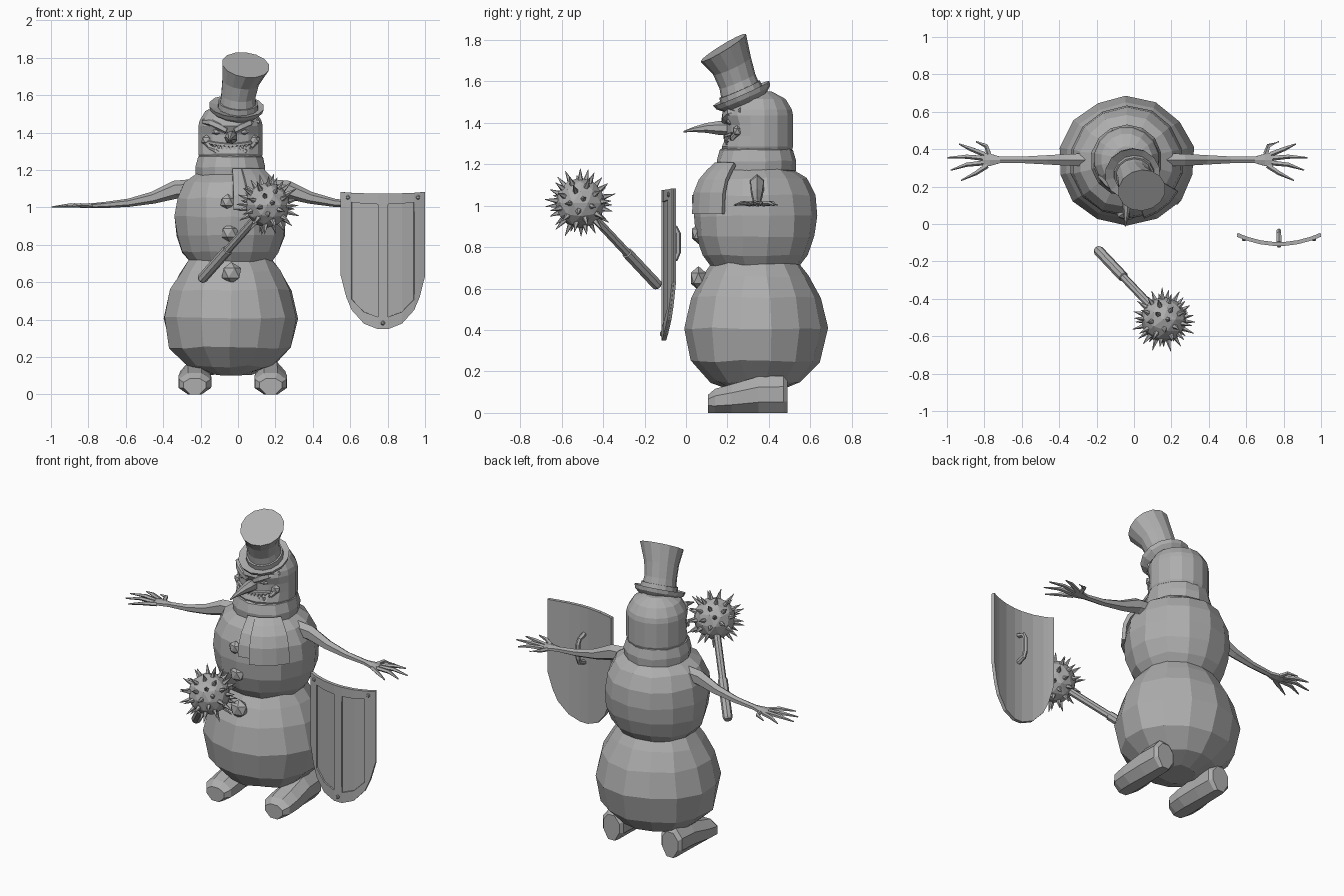
import bpy, bmesh, math, random
from mathutils import Vector as V

if "Cube" in bpy.data.objects:
    bpy.data.objects.remove(bpy.data.objects["Cube"])

random.seed(4)
grey = bpy.data.materials.new("plain_grey")
grey.diffuse_color = (0.42, 0.42, 0.42, 1)
grey.use_nodes = True
grey.node_tree.nodes["Principled BSDF"].inputs["Base Color"].default_value = grey.diffuse_color
CX, CY = -0.04, 0.335   # axis of the body


def finish(name, bm, thick=0):
    bmesh.ops.recalc_face_normals(bm, faces=bm.faces[:])
    me = bpy.data.meshes.new(name)
    bm.to_mesh(me)
    bm.free()
    me.materials.append(grey)
    ob = bpy.data.objects.new(name, me)
    bpy.context.collection.objects.link(ob)
    if thick:
        mod = ob.modifiers.new("thickness", 'SOLIDIFY')
        mod.thickness, mod.offset = thick, 0
    return ob


def loft(bm, rings, seg=8, dirs=None, jitter=0):
    """Skin rings (x, y, z, radius u, radius v) along their path, with caps."""
    cs = [V(r[:3]) for r in rings]
    loops = []
    for i, r in enumerate(rings):
        d = dirs[i] if dirs else cs[min(i + 1, len(cs) - 1)] - cs[max(i - 1, 0)]
        d = V(d).normalized()
        ref = V((1, 0, 0)) if abs(d.x) < 0.75 else V((0, 1, 0))
        u = (ref - d * ref.dot(d)).normalized()
        v = d.cross(u)
        loop = []
        for k in range(seg):
            a = (k + 0.5) * math.tau / seg
            c = math.cos(math.pi / seg)
            p = cs[i] + u * (r[3] * math.cos(a) / c) + v * (r[-1] * math.sin(a) / c)
            p += V([random.uniform(-jitter, jitter) for _ in range(3)])
            loop.append(bm.verts.new(p))
        loops.append(loop)
    for a, b in zip(loops, loops[1:]):
        for k in range(seg):
            j = (k + 1) % seg
            bm.faces.new((a[k], a[j], b[j], b[k]))
    bm.faces.new(loops[0])
    bm.faces.new(loops[-1])


def part(name, rings, seg=8, dirs=None, jitter=0):
    bm = bmesh.new()
    loft(bm, rings, seg, dirs, jitter)
    return finish(name, bm)


def turned(name, prof, sx=1.0, seg=14, jitter=0, y=CY):
    """Upright part from (z, radius) pairs."""
    return part(name, [(CX, y, z, r * sx, r) for z, r in prof], seg,
                [(0, 0, 1)] * len(prof), jitter)


def ball(name, loc, size, sub=1):
    bm = bmesh.new()
    bmesh.ops.create_icosphere(bm, subdivisions=sub, radius=1)
    for v in bm.verts:
        v.co = V((v.co.x * size[0], v.co.y * size[1], v.co.z * size[2])) + V(loc)
    return finish(name, bm)


# Snow body
turned("lower_body", [(.105, .10), (.15, .21), (.25, .305), (.41, .337), (.56, .303),
                      (.66, .25), (.72, .21)], 1.06, 14, .006)
turned("middle_body", [(.70, .205), (.76, .25), (.85, .282), (.95, .29), (1.05, .28),
                       (1.13, .24), (1.18, .17)], 1.02, 14, .005)

# Head with a recessed face
head = turned("head", [(1.25, .16), (1.285, .172), (1.335, .172), (1.39, .172), (1.435, .172),
                       (1.465, .165), (1.515, .135), (1.55, .07)], 1, 16, 0, .345)
for v in head.data.vertices:
    if 1.29 < v.co.z < 1.43 and v.co.y < .27:
        v.co.y = .345 + (v.co.y - .345) * .86


def face_y(x, k=.87):
    return .345 - k * math.sqrt(max(.172 ** 2 - (x - CX) ** 2, .0001))


# Eyes, angry brows and cheeks
for s, side in ((-1, "left"), (1, "right")):
    ex = CX + s * .072
    ball(side + "_eye", (ex, face_y(ex) + .004, 1.405), (.03, .02, .018))
    pts = [(.02, 1.41, .016), (.055, 1.43, .02), (.10, 1.452, .02), (.145, 1.46, .012)]
    part(side + "_brow", [(CX + s * d, face_y(CX + s * d, .97) + .008, z, r, r)
                          for d, z, r in pts], 6)
    ball(side + "_cheek", (CX + s * .125, face_y(CX + s * .125) + .006, 1.36), (.035, .025, .03))

# Grinning mouth
N = 10
xs = [-.135 + .27 * i / N for i in range(N + 1)]
for name, dip, r in (("upper_lip", .018, .009), ("lower_lip", .078, .012)):
    part(name, [(CX + d, face_y(CX + d, .9), 1.352 - dip * (1 - (d / .135) ** 2), r, r)
                for d in xs], 6)
bm = bmesh.new()
for i in range(-4, 5):
    x = CX + i * .021
    f = 1 - (i * .021 / .135) ** 2
    y = face_y(x, .91)
    top, low = 1.347 - .018 * f, 1.357 - .078 * f
    mid = (top + low) / 2
    loft(bm, [(x, y, top, .010, .007), (x, y - .003, mid, .002, .002)], 4)
    if abs(i) < 4:
        loft(bm, [(x + .01, y, low, .010, .007), (x + .01, y - .003, mid, .002, .002)], 4)
finish("teeth", bm)

# Carrot nose
part("nose", [(-.037, .215, 1.372, .032, .032), (-.037, .16, 1.375, .031, .031),
              (-.038, .10, 1.375, .022, .022), (-.042, .04, 1.368, .012, .012),
              (-.046, -.012, 1.357, .003, .003)], 7)

# Bent top hat
tilt = V((.06, -.40, .91))
brim = [(-.04, .11), (-.015, .138), (.008, .145), (.004, .13), (-.004, .10)]
part("hat_brim", [(*(V((-.008, .27, 1.535)) + tilt * h), r, r) for h, r in brim], 14,
     [tilt] * len(brim))
part("hat_band", [(0, .268, 1.535, .106, .106), (.001, .258, 1.562, .104, .104)], 14, [tilt] * 2)
part("hat_crown", [(0, .268, 1.53, .099, .099), (.002, .248, 1.60, .091, .091),
                   (.014, .222, 1.675, .098, .098), (.042, .18, 1.762, .125, .125)], 14,
     [tilt, (.08, -.38, .92), (.14, -.42, .9), (.12, -.52, .85)])

# Scarf and hanging tails
turned("scarf", [(1.155, .155), (1.17, .184), (1.215, .187), (1.27, .172), (1.285, .15)],
       1, 14, .003, .34)


def tail(name, a0, a1, rows, lift):
    bm = bmesh.new()
    grid = [[bm.verts.new((CX + (r + lift) * math.sin(math.radians(a0 + (a1 - a0) * k / 3)),
                           CY - (r + lift) * math.cos(math.radians(a0 + (a1 - a0) * k / 3)), z))
             for k in range(4)] for z, r in rows]
    for a, b in zip(grid, grid[1:]):
        for k in range(3):
            bm.faces.new((a[k], a[k + 1], b[k + 1], b[k]))
    finish(name, bm, .022)


tail("scarf_tail_long", 17, 60, [(1.20, .185), (1.165, .225), (1.12, .265), (1.06, .29), (.96, .298)], .012)
tail("scarf_tail_short", 3, 20, [(1.20, .185), (1.165, .215), (1.12, .255), (1.06, .28), (.99, .288)], .004)

# Buttons
for i, (x, y, z, r) in enumerate([(-.056, .055, 1.03, .042), (-.045, .06, .865, .05),
                                  (-.035, .06, .65, .058)]):
    ball("button_%d" % (i + 1), (x, y, z), (r, r * .75, r))

# Stick arms with spread fingers, and feet
for s, side in ((-1, "left"), (1, "right")):
    C = -.035
    path = [(.20, 1.10, .034, .045), (.30, 1.095, .032, .042), (.42, 1.052, .025, .028),
            (.55, 1.025, .018, .019), (.68, 1.013, .017, .014), (.735, 1.01, .033, .012),
            (.775, 1.008, .038, .010)]
    bm = bmesh.new()
    loft(bm, [(C + s * d, .343, z, ru, rv) for d, z, ru, rv in path], 6)
    for bx, by, mx, my, tx, ty in [(.74, .03, .755, .075, .81, .098), (.765, .03, .84, .06, .90, .085),
                                   (.775, .01, .86, .018, .962, .012), (.77, -.015, .86, -.025, .945, -.055),
                                   (.75, -.03, .81, -.07, .89, -.11)]:
        loft(bm, [(C + s * bx, .343 + by, 1.008, .012, .010), (C + s * mx, .343 + my, 1.012, .010, .009),
                  (C + s * tx, .343 + ty, 1.002, .003, .003)], 5)
    finish(side + "_arm", bm)

    fx = -.028 + s * .203
    foot = part(side + "_foot", [(fx, .49, .085, .055, .07), (fx, .47, .09, .072, .088),
                                 (fx, .35, .088, .078, .088), (fx, .22, .068, .088, .07),
                                 (fx, .14, .058, .085, .058), (fx, .105, .05, .06, .036)], 8,
                [(0, -1, 0)] * 6)
    for v in foot.data.vertices:
        if v.co.z < .03:
            v.co.z = 0

# Spiked mace
M = V((.158, -.51, 1.013))
E = V((-.197, -.135, .613))
ball("mace_head", M, (.122, .122, .122), 2)
axis = E - M
part("mace_handle", [(*(M + axis * t), r, r) for t, r in
                     [(0, .02), (.60, .02), (.605, .026), (.98, .026), (1, .02)]], 8, [axis] * 5)
bm = bmesh.new()
for i in range(52):
    h = 1 - 2 * (i + .5) / 52
    a = i * 2.39996
    d = V((math.sqrt(1 - h * h) * math.cos(a), math.sqrt(1 - h * h) * math.sin(a), h))
    if d.dot(axis.normalized()) < .93:
        loft(bm, [(*(M + d * .112), .012, .012), (*(M + d * random.uniform(.16, .182)), .001, .001)], 5)
finish("mace_spikes", bm)

# Curved shield: back plate, raised frame around two panels
U = [-1, -.87, -.74, -.45, -.12, .12, .45, .74, .87, 1]
ROWS = [0, .09, .2, .4, .6, .8, .92, 1]


def shield_point(u, v, dy=0):
    bottom = .345 + .10 * abs(u) ** 1.5 + .19 * abs(u) ** 5
    top = 1.075 + .008 * abs(u) ** 3
    return V((.775 + .223 * u, -.103 + .05 * u * u + dy, bottom + (top - bottom) * v))


def shield_grid(name, dy, thick, frame):
    bm = bmesh.new()
    g = [[bm.verts.new(shield_point(u, v, dy)) for u in U] for v in ROWS]
    for j in range(len(ROWS) - 1):
        for i in range(len(U) - 1):
            if frame and i in (2, 3, 5, 6) and 0 < j < 6:
                continue
            bm.faces.new((g[j][i], g[j][i + 1], g[j + 1][i + 1], g[j + 1][i]))
    loose = [v for v in bm.verts if not v.link_faces]
    bmesh.ops.delete(bm, geom=loose, context='VERTS')
    finish(name, bm, thick)


shield_grid("shield_plate", 0, .012, False)
shield_grid("shield_frame", -.008, .014, True)
for i, (u, v) in enumerate([(-.84, .955), (.84, .955), (0, .05)]):
    ball("shield_rivet_%d" % (i + 1), shield_point(u, v, -.016), (.013, .009, .013))
part("shield_grip", [(.775, -.098, .73, .013, .013), (.775, -.05, .745, .012, .012),
                     (.775, -.038, .775, .012, .012), (.775, -.038, .865, .012, .012),
                     (.775, -.05, .89, .012, .012), (.775, -.098, .905, .013, .013)], 6)
